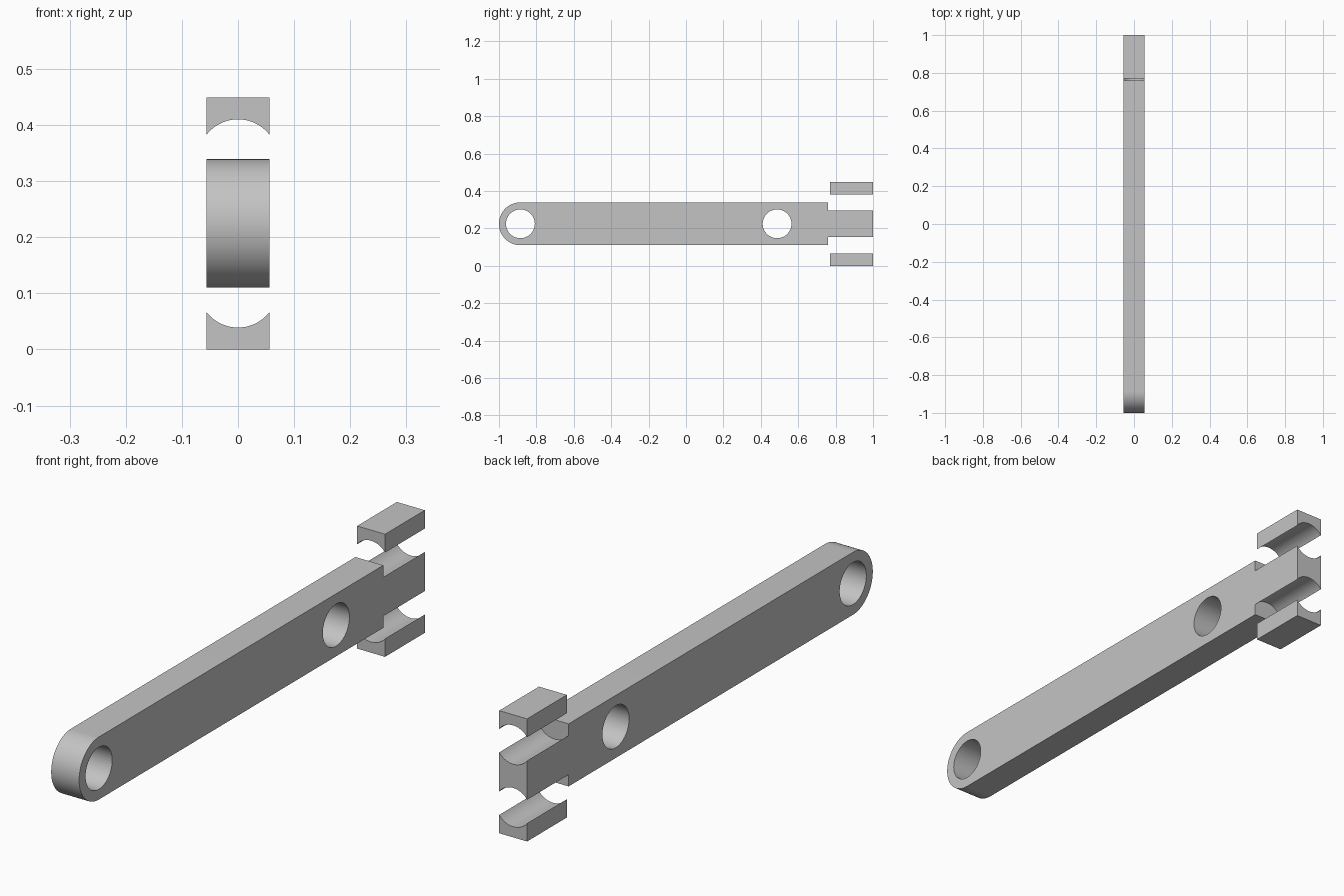
import bpy, bmesh, math
from mathutils import Matrix

if "Cube" in bpy.data.objects:
    bpy.data.objects.remove(bpy.data.objects["Cube"], do_unlink=True)

HALF_W = 0.0565      # half thickness along x
MID_Z = 0.2245       # bar centre height
R_END = 0.1145       # half height of the bar and radius of its round end
R_HOLE = 0.077       # cross holes
R_BORE = 0.071       # lengthwise bores
Y_FRONT = -1 + R_END

grey = bpy.data.materials.new("plain grey")
grey.use_nodes = True
colour = (0.55, 0.55, 0.55, 1)
grey.diffuse_color = colour
grey.node_tree.nodes["Principled BSDF"].inputs["Base Color"].default_value = colour


def add_object(name, bm):
    bmesh.ops.recalc_face_normals(bm, faces=bm.faces)
    mesh = bpy.data.meshes.new(name)
    bm.to_mesh(mesh)
    bm.free()
    mesh.materials.append(grey)
    obj = bpy.data.objects.new(name, mesh)
    bpy.context.collection.objects.link(obj)
    return obj


def extrude_profile(name, points):
    """Extrude a (y, z) outline across the thickness."""
    bm = bmesh.new()
    face = bm.faces.new([bm.verts.new((-HALF_W, y, z)) for y, z in points])
    side = bmesh.ops.extrude_face_region(bm, geom=[face])["geom"]
    bmesh.ops.translate(bm, vec=(2 * HALF_W, 0, 0),
                        verts=[v for v in side if isinstance(v, bmesh.types.BMVert)])
    return add_object(name, bm)


def cylinder(name, radius, length, centre, axis):
    turn = Matrix.Rotation(math.pi / 2, 4, "Y" if axis == "x" else "X")
    bm = bmesh.new()
    bmesh.ops.create_cone(bm, cap_ends=True, segments=96, radius1=radius, radius2=radius,
                          depth=length, matrix=Matrix.Translation(centre) @ turn)
    cutter = add_object(name, bm)
    cutter.hide_render = True
    return cutter


def cut(obj, cutters):
    """Subtract the cutters, then smooth the round faces."""
    bpy.ops.object.select_all(action="DESELECT")
    obj.select_set(True)
    bpy.context.view_layer.objects.active = obj
    for cutter in cutters:
        mod = obj.modifiers.new("cut", "BOOLEAN")
        mod.operation = "DIFFERENCE"
        mod.solver = "EXACT"
        mod.object = cutter
        bpy.ops.object.modifier_apply(modifier=mod.name)
    bpy.ops.object.shade_smooth_by_angle(angle=math.radians(30))


# Cutters: two cross holes, and two bores entering from the back end
holes = [cylinder("hole_cutter", R_HOLE, 0.3, (0, y, MID_Z), "x") for y in (Y_FRONT, 0.487)]
bores = {s: cylinder("bore_cutter", R_BORE, 0.4, (0, 0.96, MID_Z + s * R_END), "y")
         for s in (1, -1)}

# Bar with a round front end; the bores leave a waisted neck at the back
arc = [math.pi * (0.5 + i / 48) for i in range(49)]
outline = [(Y_FRONT + R_END * math.cos(a), MID_Z + R_END * math.sin(a)) for a in arc]
bar = extrude_profile("bar", outline + [(1, MID_Z - R_END), (1, MID_Z + R_END)])
cut(bar, holes + list(bores.values()))

# Loose caps above and below the neck, hollowed by the same bores
for s, name in ((1, "upper_cap"), (-1, "lower_cap")):
    inner, outer = MID_Z + s * (R_END + 0.02), MID_Z + s * MID_Z
    cap = extrude_profile(name, [(0.77, inner), (1, inner), (1, outer), (0.77, outer)])
    cut(cap, [bores[s]])

for cutter in holes + list(bores.values()):
    bpy.data.objects.remove(cutter, do_unlink=True)
